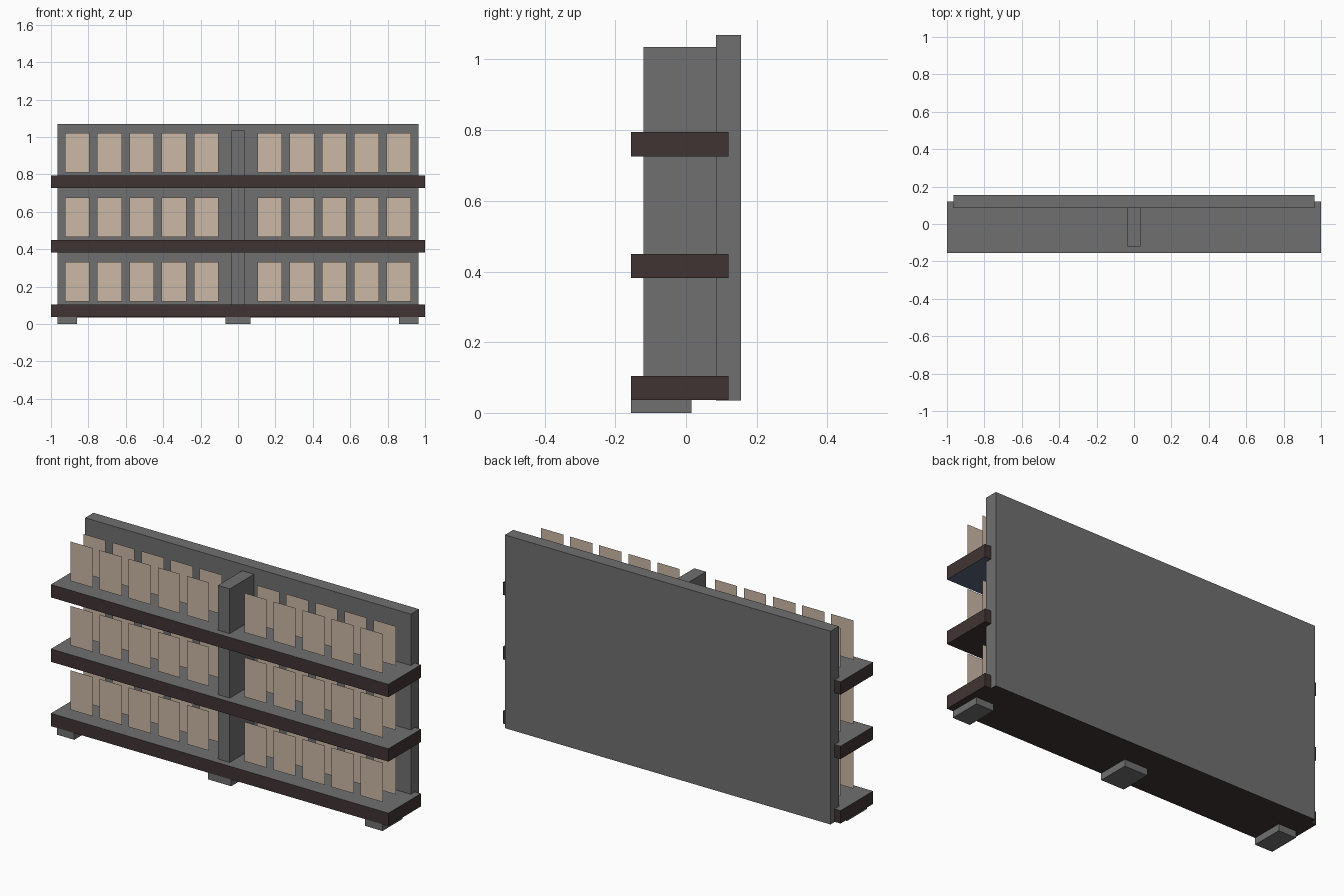
import bpy, bmesh

if "Cube" in bpy.data.objects:
    bpy.data.objects.remove(bpy.data.objects["Cube"])


def mat(name, rgb):
    m = bpy.data.materials.new(name)
    lin = [((c / 255 + 0.055) / 1.055) ** 2.4 for c in rgb]
    m.diffuse_color = (*lin, 1)
    m.use_nodes = True
    m.node_tree.nodes["Principled BSDF"].inputs["Base Color"].default_value = m.diffuse_color
    return m


GREY = mat("grey", (112, 112, 112))
BROWN = mat("dark brown", (64, 52, 52))
BEIGE = mat("beige", (203, 184, 166))
BLUE = mat("slate blue", (90, 104, 125))


def finish(name, bm, mats):
    me = bpy.data.meshes.new(name)
    bm.to_mesh(me)
    bm.free()
    for m in mats:
        me.materials.append(m)
    ob = bpy.data.objects.new(name, me)
    bpy.context.collection.objects.link(ob)
    return ob


def box(name, x, y, z, side, top=None, bottom=None):
    """Box from ranges, with optional other colours on the top and underside."""
    bm = bmesh.new()
    bmesh.ops.create_cube(bm, size=1)
    for v in bm.verts:
        v.co = [r[0] if c < 0 else r[1] for c, r in zip(v.co, (x, y, z))]
    bm.normal_update()
    for f in bm.faces:
        f.material_index = 1 if f.normal.z > 0.5 else 2 if f.normal.z < -0.5 else 0
    return finish(name, bm, [side, top or side, bottom or side])


# Back panel and central divider
box("back_panel", (-0.965, 0.965), (0.085, 0.155), (0.035, 1.07), GREY, GREY, BROWN)
box("center_divider", (-0.035, 0.035), (-0.12, 0.086), (0.10, 1.035), GREY)

# Shelves with brown edges and grey tops, each holding two rows of flat cards
for i, z in enumerate((0.036, 0.381, 0.726)):
    under = BLUE if i == 2 else BROWN
    box(f"shelf_{i + 1}", (-1, 1), (-0.155, 0.12), (z, z + 0.069), BROWN, GREY, under)
    for row, y in (("front", -0.095), ("back", 0.013)):
        bm = bmesh.new()
        for side in (-1, 1):
            for k in range(5):
                cx = side * (0.17 + 0.1725 * k)
                corners = ((-1, 0.085), (1, 0.085), (1, 0.296), (-1, 0.296))
                bm.faces.new([bm.verts.new((cx + 0.066 * s, y, z + h))
                              for s, h in corners])
        finish(f"{row}_cards_{i + 1}", bm, [BEIGE])

# Feet under the front half
for name, x in (("left_foot", (-0.965, -0.862)), ("middle_foot", (-0.068, 0.068)),
                ("right_foot", (0.862, 0.965))):
    box(name, x, (-0.155, 0.015), (0, 0.036), GREY)
